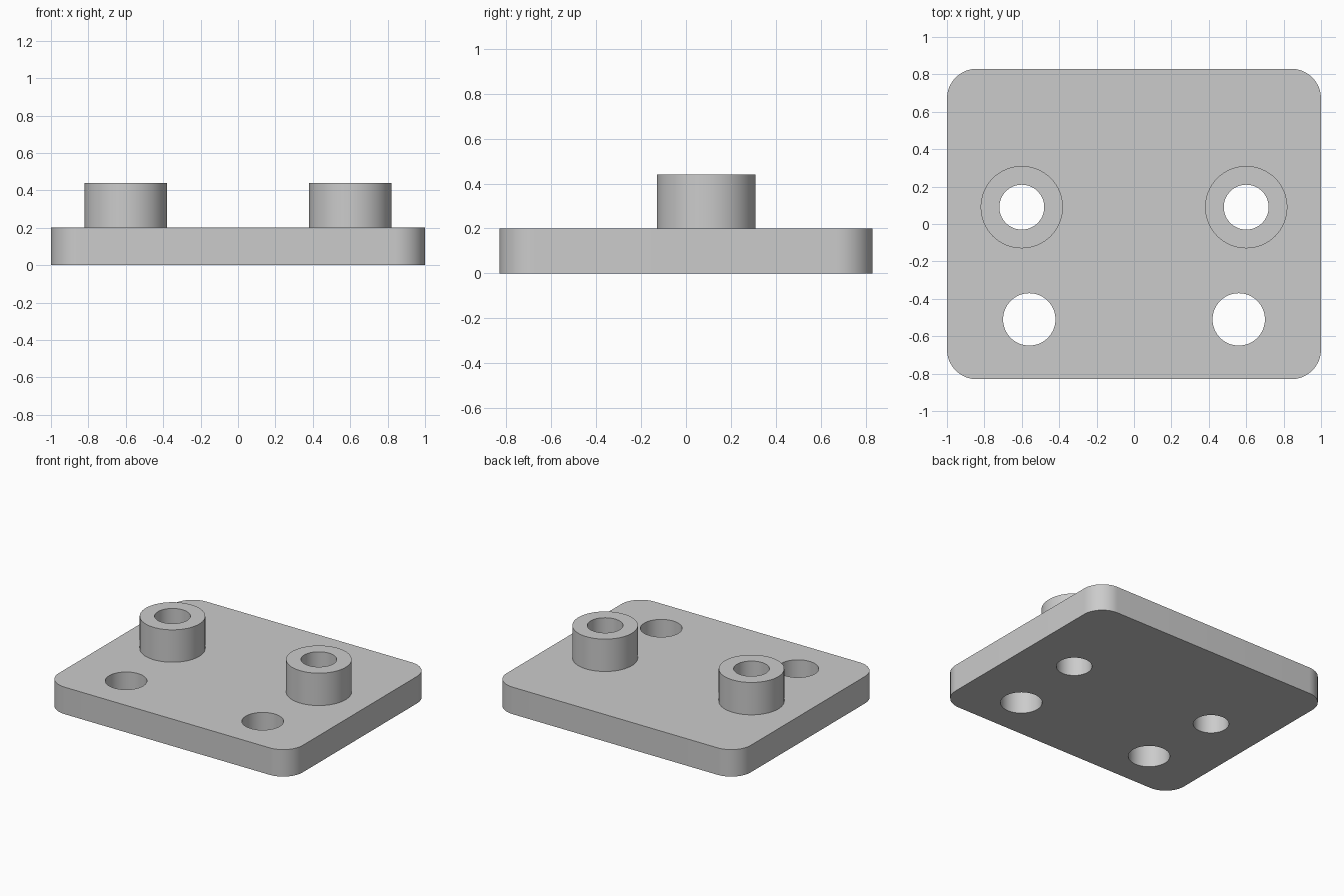
import bpy, bmesh, math

if "Cube" in bpy.data.objects:
    bpy.data.objects.remove(bpy.data.objects["Cube"])

HALF_X, HALF_Y, THICK, CORNER = 1.0, 0.83, 0.2, 0.16
BOSS_X, BOSS_Y, BOSS_R, BORE_R, BOSS_TOP = 0.6, 0.09, 0.22, 0.12, 0.44
HOLE_X, HOLE_Y, HOLE_R = 0.56, -0.51, 0.14

grey = bpy.data.materials.new("light grey")
grey.diffuse_color = (0.6, 0.6, 0.6, 1)
grey.use_nodes = True
grey.node_tree.nodes["Principled BSDF"].inputs["Base Color"].default_value = grey.diffuse_color


def arc(cx, cy, r, start, sweep, n):
    return [(cx + r * math.cos(start + sweep * i / n),
             cy + r * math.sin(start + sweep * i / n)) for i in range(n + 1)]


def prism(name, outline, z0, z1):
    """Extrude a closed outline between two heights."""
    bm = bmesh.new()
    face = bm.faces.new([bm.verts.new((x, y, z0)) for x, y in outline])
    top = bmesh.ops.extrude_face_region(bm, geom=[face])["geom"]
    verts = [v for v in top if isinstance(v, bmesh.types.BMVert)]
    bmesh.ops.translate(bm, verts=verts, vec=(0, 0, z1 - z0))
    bmesh.ops.recalc_face_normals(bm, faces=bm.faces)
    mesh = bpy.data.meshes.new(name)
    bm.to_mesh(mesh)
    bm.free()
    mesh.materials.append(grey)
    ob = bpy.data.objects.new(name, mesh)
    bpy.context.collection.objects.link(ob)
    return ob


def cylinder(name, x, y, r, z0, z1):
    return prism(name, arc(x, y, r, 0, math.tau, 64)[:-1], z0, z1)


# Base plate with rounded corners
outline = []
for k, (sx, sy) in enumerate([(1, 1), (-1, 1), (-1, -1), (1, -1)]):
    outline += arc(sx * (HALF_X - CORNER), sy * (HALF_Y - CORNER), CORNER,
                   k * math.pi / 2, math.pi / 2, 16)
plate = prism("mounting_plate", outline, 0, THICK)

# Raised bosses, their bores and the front holes
helpers = []
for s in (-1, 1):
    helpers.append((cylinder("boss", s * BOSS_X, BOSS_Y, BOSS_R, 0.1, BOSS_TOP), 'UNION'))
for s in (-1, 1):
    helpers.append((cylinder("bore_cutter", s * BOSS_X, BOSS_Y, BORE_R, -0.1, 0.6), 'DIFFERENCE'))
    helpers.append((cylinder("hole_cutter", s * HOLE_X, HOLE_Y, HOLE_R, -0.1, 0.6), 'DIFFERENCE'))
for ob, operation in helpers:
    ob.hide_render = True
    mod = plate.modifiers.new(ob.name, 'BOOLEAN')
    mod.operation = operation
    mod.solver = 'EXACT'
    mod.object = ob

# Bake the solid and drop the helpers
bpy.context.view_layer.update()
solid = bpy.data.meshes.new_from_object(
    plate.evaluated_get(bpy.context.evaluated_depsgraph_get()))
plate.modifiers.clear()
plate.data = solid
for ob, _ in helpers:
    bpy.data.objects.remove(ob)

# Smooth walls, sharp rims
bpy.context.view_layer.objects.active = plate
plate.select_set(True)
bpy.ops.object.shade_smooth_by_angle(angle=math.radians(30))
